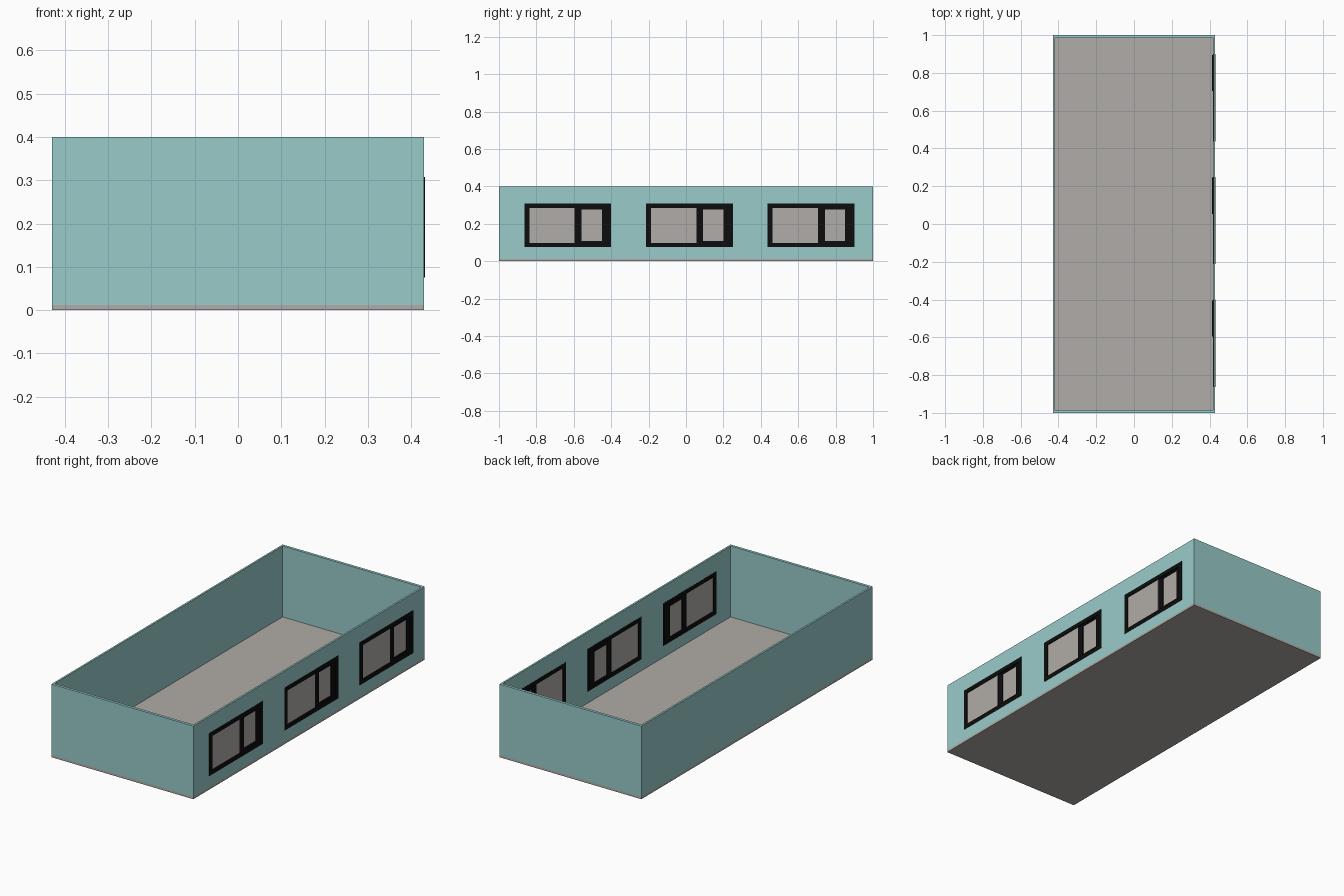
import bpy, bmesh

if "Cube" in bpy.data.objects:
    bpy.data.objects.remove(bpy.data.objects["Cube"])

def material(name, rgb):
    m = bpy.data.materials.new(name)
    m.diffuse_color = (*rgb, 1)
    m.use_nodes = True
    m.node_tree.nodes["Principled BSDF"].inputs["Base Color"].default_value = m.diffuse_color
    return m

TEAL = material("pale_teal", (0.314, 0.597, 0.584))
GREY = material("warm_grey", (0.434, 0.413, 0.392))
BLACK = material("black", (0.004, 0.004, 0.004))

def box(name, lo, hi, mat=None):
    bm = bmesh.new()
    bmesh.ops.create_cube(bm, size=1)
    for v in bm.verts:
        for i in range(3):
            v.co[i] = lo[i] if v.co[i] < 0 else hi[i]
    me = bpy.data.meshes.new(name)
    bm.to_mesh(me)
    bm.free()
    ob = bpy.data.objects.new(name, me)
    bpy.context.collection.objects.link(ob)
    if mat:
        me.materials.append(mat)
    return ob

def subtract(ob, lo, hi):
    cutter = box("cutter", lo, hi)
    cutter.hide_render = True
    mod = ob.modifiers.new("cut", 'BOOLEAN')
    mod.operation = 'DIFFERENCE'
    mod.solver = 'EXACT'
    mod.object = cutter
    bpy.context.view_layer.objects.active = ob
    bpy.ops.object.modifier_apply(modifier=mod.name)
    bpy.data.objects.remove(cutter)

def ring(name, x0, x1, y0, y1, z0, z1, left, right, edge):
    """Rectangular window surround facing +x, with its opening cut through."""
    ob = box(name, (x0, y0, z0), (x1, y1, z1), BLACK)
    subtract(ob, (x0 - .1, y0 + left, z0 + edge), (x1 + .1, y1 - right, z1 - edge))
    return ob

X, Y, H, FLOOR = 0.43, 1.0, 0.4, 0.012
TX, TY = 0.01, 0.015          # wall thicknesses

# floor slab and open-topped wall shell
box("floor", (-X, -Y, 0), (X, Y, FLOOR), GREY)
walls = box("walls", (-X, -Y, FLOOR), (X, Y, H), TEAL)
subtract(walls, (-X + TX, -Y + TY, -.1), (X - TX, Y - TY, 1))

# three sliding windows along the right wall
Z0, Z1, WIDTH = 0.075, 0.308, 0.463
for i in range(3):
    y0 = -0.863 + i * 0.65
    y1 = y0 + WIDTH
    n = f"_{i + 1}"
    subtract(walls, (X - .05, y0 + .005, Z0 + .005), (X + .05, y1 - .005, Z1 - .005))
    # outer surround
    ring("window_frame" + n, X - .011, X + .002, y0, y1, Z0, Z1, .025, .025, .023)
    # inner sliding sash
    ring("window_sash" + n, X - .017, X - .004, y0 + .267, y1 - .004,
         Z0 + .018, Z1 - .018, .038, .046, .014)
    # glass panes
    box("fixed_pane" + n, (X - .007, y0 + .02, Z0 + .018),
        (X - .003, y0 + .268, Z1 - .018), GREY)
    box("sliding_pane" + n, (X - .013, y0 + .3, Z0 + .028),
        (X - .009, y1 - .045, Z1 - .028), GREY)
